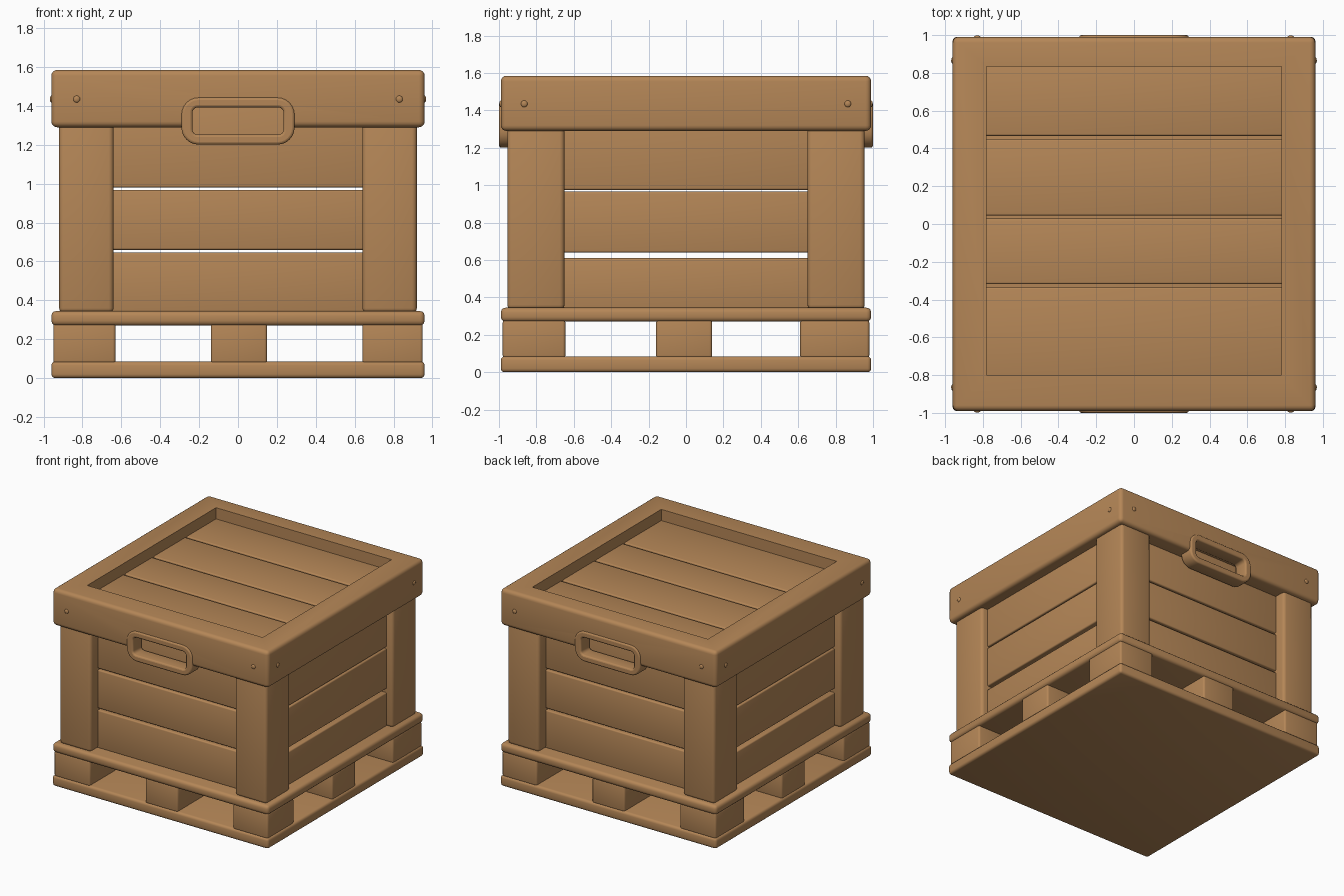
import bpy, bmesh, math
from mathutils import Matrix, Vector

if "Cube" in bpy.data.objects:
    bpy.data.objects.remove(bpy.data.objects["Cube"])

wood = bpy.data.materials.new("warm brown wood")
wood.diffuse_color = (0.46, 0.24, 0.095, 1)
wood.use_nodes = True
wood.node_tree.nodes["Principled BSDF"].inputs["Base Color"].default_value = wood.diffuse_color


def finish(ob):
    """Give the part its colour and smooth its rounded edges."""
    ob.data.materials.clear()
    ob.data.materials.append(wood)
    bpy.ops.object.select_all(action='DESELECT')
    ob.select_set(True)
    bpy.context.view_layer.objects.active = ob
    bpy.ops.object.shade_smooth_by_angle(angle=math.radians(35))
    return ob


def box(name, lo, hi, r=0.012, seg=3):
    """Box between two corners with rounded edges."""
    bm = bmesh.new()
    bmesh.ops.create_cube(bm, size=1)
    lo, hi = Vector(lo), Vector(hi)
    size, mid = hi - lo, (hi + lo) / 2
    for v in bm.verts:
        v.co = Vector(c * s for c, s in zip(v.co, size)) + mid
    if r:
        bmesh.ops.bevel(bm, geom=bm.edges[:], offset=r, segments=seg,
                        profile=0.5, affect='EDGES')
    me = bpy.data.meshes.new(name)
    bm.to_mesh(me)
    bm.free()
    ob = bpy.data.objects.new(name, me)
    bpy.context.collection.objects.link(ob)
    return finish(ob)


def cut(ob, cutters):
    for c in cutters:
        m = ob.modifiers.new("cut", 'BOOLEAN')
        m.operation, m.solver, m.object = 'DIFFERENCE', 'EXACT', c
        bpy.context.view_layer.objects.active = ob
        bpy.ops.object.modifier_apply(modifier=m.name)
    for c in cutters:
        bpy.data.objects.remove(c, do_unlink=True)
    finish(ob)


# Pallet: bottom board, nine blocks, deck
box("pallet_bottom", (-.96, -.99, 0), (.96, .99, .085), .02)
for x0, x1 in ((-.95, -.63), (-.14, .15), (.64, .95)):
    for y0, y1 in ((-.98, -.645), (-.16, .14), (.61, .98)):
        box("pallet_block", (x0, y0, .075), (x1, y1, .28), .015)
box("pallet_deck", (-.96, -.99, .27), (.96, .99, .345), .025)

# Corner posts
for sx in (-1, 1):
    for sy in (-1, 1):
        xs, ys = sorted((sx * .64, sx * .92)), sorted((sy * .65, sy * .955))
        box("corner_post", (xs[0], ys[0], .335), (xs[1], ys[1], 1.33), .025)

# Wall planks, recessed between the posts
for s in (-1, 1):
    ys = sorted((s * .80, s * .865))
    for z0, z1 in ((.34, .645), (.66, .968), (.98, 1.42)):
        box("end_plank", (-.66, ys[0], z0), (.66, ys[1], z1), .01)
    xs = sorted((s * .80, s * .865))
    for z0, z1 in ((.34, .61), (.64, .965), (.975, 1.42)):
        box("side_plank", (xs[0], -.67, z0), (xs[1], .67, z1), .01)

# Lid frame with an open middle and two handle pockets
lid = box("lid_frame", (-.96, -.99, 1.29), (.96, .99, 1.585), .03, 4)
cut(lid, [
    box("cutter", (-.78, -.80, 1.2), (.78, .835, 1.7), 0),
    box("cutter", (-.25, -1.1, 1.2), (.25, -.865, 1.40), 0),
    box("cutter", (-.25, .865, 1.2), (.25, 1.1, 1.40), 0)])

# Lid planks
for y0, y1 in ((-.81, -.335), (-.318, .028), (.045, .45), (.467, .845)):
    box("lid_plank", (-.79, y0, 1.42), (.79, y1, 1.495), .01)


# Handles: rounded rectangular rings
def rounded(curve, w, h, r):
    pts = []
    for k, (sx, sy) in enumerate(((1, 1), (-1, 1), (-1, -1), (1, -1))):
        for i in range(7):
            a = math.pi / 2 * (k + i / 6)
            pts.append((sx * (w - r) + r * math.cos(a),
                        sy * (h - r) + r * math.sin(a), 0, 1))
    sp = curve.splines.new('POLY')
    sp.points.add(len(pts) - 1)
    for p, co in zip(sp.points, pts):
        p.co = co
    sp.use_cyclic_u = True


for s in (-1, 1):
    cu = bpy.data.curves.new("handle_shape", 'CURVE')
    cu.dimensions, cu.fill_mode = '2D', 'BOTH'
    rounded(cu, .278, .108, .075)
    rounded(cu, .247, .083, .04)
    cu.extrude, cu.bevel_depth, cu.bevel_resolution = .045, .013, 2
    tmp = bpy.data.objects.new("handle_shape", cu)
    bpy.context.collection.objects.link(tmp)
    bpy.context.view_layer.update()
    me = bpy.data.meshes.new_from_object(
        tmp.evaluated_get(bpy.context.evaluated_depsgraph_get()))
    bpy.data.objects.remove(tmp, do_unlink=True)
    me.transform(Matrix.Translation((0, s * .942, 1.322)) @
                 Matrix.Rotation(math.pi / 2, 4, 'X'))
    ob = bpy.data.objects.new("handle", me)
    bpy.context.collection.objects.link(ob)
    finish(ob)


# Bolt heads on all four lid sides
def bolt(loc, axis):
    bpy.ops.mesh.primitive_uv_sphere_add(segments=12, ring_count=8, radius=.018)
    ob = bpy.context.object
    ob.name = "lid_bolt"
    ob.data.transform(Matrix.Translation(loc) @ Matrix.Scale(.5, 4, axis))
    finish(ob)


for s in (-1, 1):
    for t in (-1, 1):
        bolt((t * .83, s * .989, 1.435), Vector((0, 1, 0)))
        bolt((s * .959, t * .865, 1.435), Vector((1, 0, 0)))
